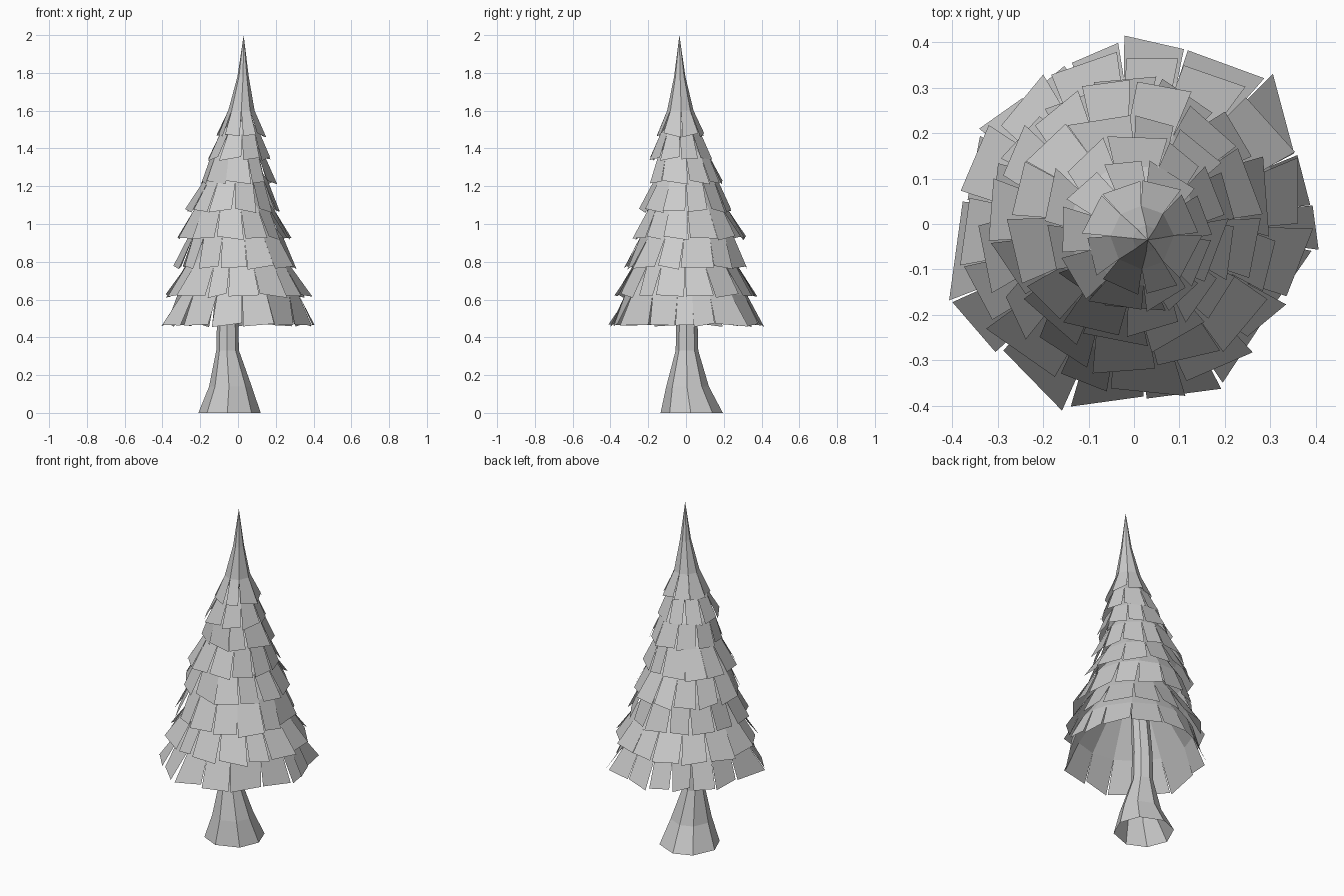
import bpy, bmesh, math, random
from mathutils import Vector

random.seed(7)
cube = bpy.data.objects.get("Cube")
if cube:
    bpy.data.objects.remove(cube, do_unlink=True)

grey = bpy.data.materials.new("pale_grey")
grey.use_nodes = True
grey.diffuse_color = (0.6, 0.6, 0.6, 1)
grey.node_tree.nodes["Principled BSDF"].inputs["Base Color"].default_value = (0.6, 0.6, 0.6, 1)


def finish(bm, name):
    mesh = bpy.data.meshes.new(name)
    bm.to_mesh(mesh)
    bm.free()
    mesh.materials.append(grey)
    obj = bpy.data.objects.new(name, mesh)
    bpy.context.collection.objects.link(obj)


def polar(center, radius, angle, z):
    return Vector((center[0] + radius * math.cos(angle), center[1] + radius * math.sin(angle), z))


def ring(bm, center, radius, z, angles):
    return [bm.verts.new(polar(center, radius, a, z)) for a in angles]


def bridge(bm, low, high):
    n = len(low)
    for i in range(n):
        j = (i + 1) % n
        bm.faces.new((low[i], low[j], high[j], high[i]))


def even_angles(n, wobble):
    step = math.tau / n
    return [step * (i + random.uniform(-wobble, wobble)) for i in range(n)]


def ragged_reaches(n, radius):
    """Start and end radius of each flap's lower edge."""
    pairs = []
    for _ in range(n):
        reach = radius * random.uniform(0.94, 1.01)
        twist = radius * random.uniform(-0.04, 0.04)
        pairs.append((reach + twist, reach - twist))
    return pairs


def add_flaps(bm, center, z, angles, reaches, upper):
    """Loose boards hanging from a shared ring, split by narrow notches."""
    n = len(angles)
    for i, (start, end) in enumerate(reaches):
        j = (i + 1) % n
        a, b = angles[i], angles[j] + (math.tau if j == 0 else 0)
        gap = random.uniform(0, 0.012) / start
        tilt = random.uniform(-0.012, 0.012)
        p = bm.verts.new(polar(center, start, a + gap, z + tilt))
        q = bm.verts.new(polar(center, end, b - gap, z - tilt))
        bm.faces.new((p, q, upper[j], upper[i]))


# Flared trunk, open at the base
bm = bmesh.new()
angles = even_angles(8, 0.1)
previous = None
for x, y, radius, z in ((-0.045, 0.03, 0.165, 0), (-0.04, 0.008, 0.113, 0.14),
                        (-0.055, 0.005, 0.06, 0.33), (-0.055, 0.005, 0.056, 0.5),
                        (-0.03, 0, 0.045, 0.9)):
    current = ring(bm, (x, y), radius, z, angles)
    if previous:
        bridge(bm, previous, current)
    previous = current
finish(bm, "trunk")

# Branch tiers and crown eaves: centre x, centre y, radius, eave height, flap count
tiers = ((0, 0, 0.42, 0.465, 16), (0, 0, 0.385, 0.62, 15), (-0.005, -0.01, 0.335, 0.77, 14),
         (-0.02, 0.02, 0.3, 0.925, 13), (-0.025, 0, 0.255, 1.07, 12),
         (0, 0, 0.205, 1.22, 10), (0, -0.025, 0.175, 1.345, 9), (0.018, -0.03, 0.13, 1.47, 8))
# Uneven lowest flaps: start angle, start radius, end radius
lowest = ((-8, .41, .395), (6, .39, .39), (23, .385, .45), (48, .43, .4), (73, .4, .415),
          (94, .4, .38), (112, .38, .365), (130, .37, .4), (150, .39, .37), (172, .38, .44),
          (203, .435, .415), (223, .4, .44), (250, .425, .38), (274, .385, .41),
          (298, .4, .355), (327, .355, .395))
for index, (lower, above) in enumerate(zip(tiers, tiers[1:])):
    x, y, radius, z, count = lower
    ax, ay, a_radius, a_z, a_count = above
    bm = bmesh.new()
    if index:
        angles = even_angles(count, 0.15)
        reaches = ragged_reaches(count, radius)
    else:
        angles = [math.radians(flap[0]) for flap in lowest]
        reaches = [flap[1:] for flap in lowest]
    # Each tier tucks under the eave above and closes in towards the trunk
    mid = ring(bm, ((x + ax) / 2, (y + ay) / 2), a_radius * 0.84, a_z + 0.005, angles)
    top = ring(bm, (ax, ay), a_radius * 0.42, a_z + a_radius * 0.58, angles)
    bridge(bm, mid, top)
    add_flaps(bm, (x, y), z, angles, reaches, mid)
    finish(bm, f"branch_tier_{index + 1}")

# Pointed crown with its own short flaps
x, y, radius, z, count = tiers[-1]
bm = bmesh.new()
angles = even_angles(count, 0.12)
low = ring(bm, (x, y), 0.07, 1.6, angles)
high = ring(bm, (0.027, -0.033), 0.03, 1.78, angles)
bridge(bm, low, high)
tip = bm.verts.new((0.03, -0.035, 2))
for i in range(count):
    bm.faces.new((high[i], high[(i + 1) % count], tip))
add_flaps(bm, (x, y), z, angles, ragged_reaches(count, radius), low)
finish(bm, "crown")
